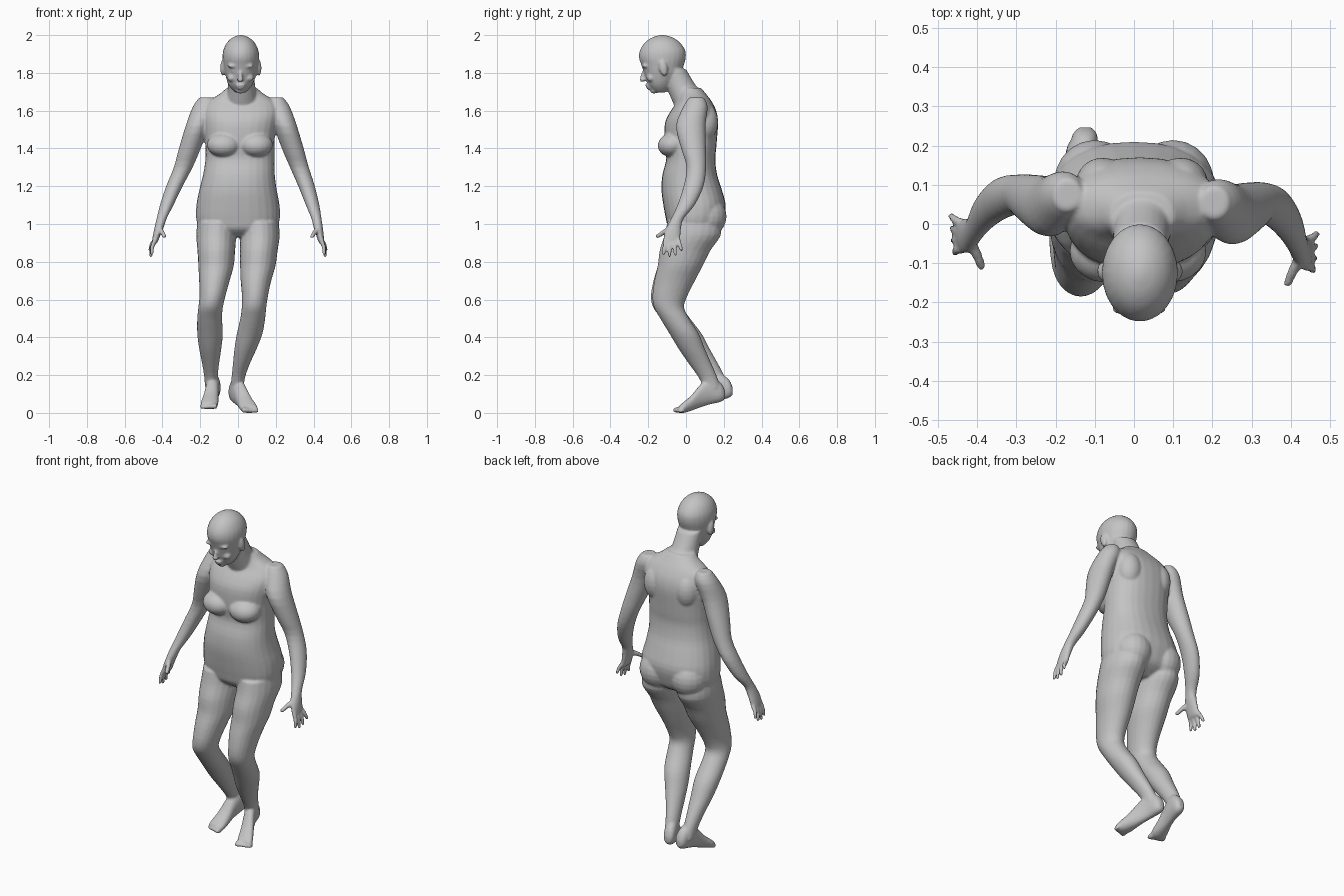
import bpy
import bmesh
import math
from mathutils import Vector, Matrix

UNIT = 0.01  # tables below are in hundredths
X, Y, Z = Vector((1, 0, 0)), Vector((0, 1, 0)), Vector((0, 0, 1))

if "Cube" in bpy.data.objects:
    bpy.data.objects.remove(bpy.data.objects["Cube"], do_unlink=True)

bm = bmesh.new()


def spline(a, b, c, d, t):
    """Catmull-Rom value between b and c."""
    return b + (c - a) * (t / 2) + (a * 2 - b * 5 + c * 4 - d) * (t * t / 2) \
        + (b * 3 - a - c * 3 + d) * (t ** 3 / 2)


def loft(rings, sides=22, power=1.0, steps=3):
    """Closed skin through rings of (centre, half axis, half axis)."""
    last = len(rings) - 1
    smooth = []
    for i in range(last):
        near = [rings[max(0, min(last, i + k))] for k in (-1, 0, 1, 2)]
        for s in range(steps):
            smooth.append([spline(*column, s / steps) for column in zip(*near)])
    smooth.append(rings[last])
    loops = []
    for centre, u, v in smooth:
        loop = []
        for k in range(sides):
            a = math.tau * k / sides
            c, s = math.cos(a), math.sin(a)
            c = math.copysign(abs(c) ** power, c)
            s = math.copysign(abs(s) ** power, s)
            loop.append(bm.verts.new(centre + u * c + v * s))
        loops.append(loop)
    for low, high in zip(loops, loops[1:]):
        for k in range(sides):
            n = (k + 1) % sides
            bm.faces.new((low[k], low[n], high[n], high[k]))
    bm.faces.new(loops[0][::-1])
    bm.faces.new(loops[-1])


def level_ring(z, x, y, rx, ry):
    return (Vector((x, y, z)) * UNIT, X * rx * UNIT, Y * ry * UNIT)


def blob(centre, radii, tilt=0.0):
    """Ellipsoid, tilted about the x axis."""
    matrix = Matrix.Translation(Vector(centre) * UNIT) @ Matrix.Rotation(tilt, 4, "X") \
        @ Matrix.Diagonal((*(r * UNIT for r in radii), 1))
    bmesh.ops.create_uvsphere(bm, u_segments=20, v_segments=12, radius=1, matrix=matrix)


def digit(points, radius):
    """Tapering finger or thumb with rounded tip."""
    rings = []
    turn = (points[-1] - points[0]).to_track_quat("Z", "Y")
    for i, p in enumerate(points):
        r = radius * (1 - 0.12 * i)
        rings.append((p, turn @ X * r, turn @ Y * r))
    loft(rings, sides=10)
    tip = radius * (1 - 0.12 * (len(points) - 1)) / UNIT
    blob(points[-1] / UNIT, (tip, tip, tip))


# Torso: z, x, y, half width, half depth
torso = [
    (93, 0, 3, 9, 7), (97, 0, 4, 19, 13), (102, 0, 4.5, 22, 15),
    (110, 0, 4.5, 22, 16.5), (118, 0, 3, 20.5, 16), (126, .5, 2, 19, 14.5),
    (134, 1, 2.5, 18.3, 13), (140, 1, 2.5, 18.3, 13.5), (146, 1, 2.5, 18.5, 14),
    (154, 1.5, 3, 19.5, 14), (160, 2, 4, 20, 12), (165, 2, 4.5, 17.5, 9),
    (169, 2, 3.5, 11.5, 7), (172, 2, 2, 8, 6),
]
loft([level_ring(*row) for row in torso], sides=28, power=0.87)
for side in (-1, 1):
    blob((1 + side * 8.5, -7, 142), (9, 8, 6.5), 0.2)       # chest
    blob((side * 10, 10.5, 104), (10.5, 11, 11))            # buttock
    blob((2 + side * 10, 10, 154), (7, 7, 10))              # shoulder blade

# Neck
neck = [(162, 2, 3, 9, 9), (169, 2, 0, 7.8, 9), (174, 1.8, -3, 7.2, 7.8), (182, 1.5, -6, 7, 6)]
loft([level_ring(*row) for row in neck])

# Head: z, x, y, half width, half depth
head = [
    (169.5, 1.3, -13.5, 2.5, 2), (171, 1.3, -13.5, 4.3, 4.5), (174, 1.3, -13.5, 6.5, 6.8),
    (179, 1.5, -12.6, 8.2, 9.4), (184, 1.5, -12.4, 9.2, 11.2), (188, 1.5, -12.5, 9.7, 12.4),
    (192, 1.5, -12.4, 9.3, 12), (196, 1.5, -12.5, 7.4, 9.4),
    (198.7, 1.5, -12.5, 4.4, 5.6), (200, 1.5, -12.5, 1, 1.4),
]
loft([level_ring(*row) for row in head], sides=24)

# Face and ears
blob((1.3, -22.6, 178.3), (1.1, 1.5, 3.4), -0.25)           # nose bridge
blob((1.3, -23, 176.4), (1.8, 1.6, 1.2))                    # nose tip
blob((1.3, -20.3, 173.3), (2.6, 1.3, .8))                   # upper lip
blob((1.3, -19.7, 171.9), (2.2, 1.3, .8))                   # lower lip
blob((1.3, -17, 170.5), (2.4, 2, 1.5))                      # chin
for side in (-1, 1):
    blob((1.3 + side * 3.8, -21.6, 183.6), (3.4, 1.6, 1))   # brow
    blob((1.3 + side * 3.5, -20.6, 181), (1.5, 1.1, .9))    # eyelid
    blob((1.3 + side * 4.5, -18.7, 177.3), (2.6, 2.2, 2))   # cheek
    blob((1.5 + side * 9.6, -12, 182.6), (1.3, 2.2, 4.3), 0.2)  # ear


# Arms: one set of sections, the right arm hangs closer and further back
def arm_place(side, p):
    if side > 0:
        return p
    lift = max(0, min(1, (p.z - 0.9) / 0.4))
    return Vector((-p.x + 0.035 * lift, p.y + 0.045 - 0.025 * lift, p.z))


arm = [
    (167, 20.5, 5.5, 3.5, 4), (162, 21.5, 5, 6, 6.5), (152, 25, 2.5, 6.2, 7.8),
    (140, 29, 4, 5.8, 6.6), (130, 32.5, 5.5, 5, 5.2), (120, 36.3, 4, 4.4, 5.3),
    (110, 39.5, 0, 3.6, 4.6), (103, 41.5, -4.5, 2.7, 3.4), (99, 42.3, -6.2, 2.5, 3.8),
    (95, 43.2, -7.2, 2.1, 4.4), (91, 44, -7.5, 1.6, 4.4), (89.5, 44.2, -7.5, 1, 3.9),
]
for side in (-1, 1):
    loft([(arm_place(side, c), u, v) for c, u, v in (level_ring(*row) for row in arm)])
    for i, reach in enumerate((7.5, 8.6, 8, 5.5)):
        base = Vector((43.9, -10.8 + 2.2 * i, 92))
        tip = base + Vector((1.8 + .3 * i, -1 + .9 * i, -reach))
        middle = (base + tip) / 2 + X * .5
        digit([arm_place(side, p * UNIT) for p in (base, middle, tip)], 1.25 * UNIT)
    thumb = (Vector((42.5, -8.5, 97.5)), Vector((40.6, -12, 95.5)), Vector((39.3, -15, 93.5)))
    digit([arm_place(side, p * UNIT) for p in thumb], 1.5 * UNIT)

# Legs: z, left x, right x, y, right y shift, half width, half depth
legs = [
    (101, 11, -11, 4, 0, 10.5, 14), (94, 11.5, -11.5, 3.5, 0, 10.6, 15),
    (86, 11, -11.5, -.5, 0, 10, 13.5), (78, 10.5, -11.6, -3, 0, 9.4, 12),
    (70, 9.5, -12.5, -6, -.5, 8.1, 10.8), (62, 9, -13.5, -8.5, -.8, 6.9, 9.3),
    (56, 8.5, -14.5, -9, -.5, 6.5, 8), (50, 7.8, -15, -6, .5, 6.6, 7.7),
    (42, 6.2, -14.8, -1, 1.5, 6.8, 7.8), (34, 4, -14.7, 3, 2.5, 5.9, 7),
    (26, 1.8, -14.5, 7.5, 3.5, 4.5, 6), (19, .2, -14.3, 11.5, 4, 3.6, 5),
    (13, -.5, -14, 14, 4, 3.4, 4.5),
]
loft([level_ring(z, x, y, rx, ry) for z, x, _, y, _, rx, ry in legs])
loft([level_ring(z, x, y + back, rx, ry) for z, _, x, y, back, rx, ry in legs])


# Feet: heel lifted, the right foot is further back and straighter
def foot_place(side, x, y, z, across=0):
    if side < 0:
        x, y, z = -12.5 - .35 * (x + 2), y + 4, z + 2
    return Vector((x + side * across, y, z))


# y, x, half width, bottom, top
foot = [
    (20.7, -2, 1.6, 7.5, 11.5), (18.5, -1.8, 3.3, 5.8, 16), (13, -.5, 3.6, 4.5, 19),
    (8, 1.5, 3.6, 3, 15.5), (3, 3.8, 4.2, 1.2, 9.5), (-1, 5.5, 4.7, 0, 6), (-3.8, 6.3, 4.2, 0, 3.6),
]
for side in (-1, 1):
    rings = []
    for y, x, width, low, high in foot:
        centre = foot_place(side, x, y, (low + high) / 2)
        rings.append((centre * UNIT, X * width * UNIT, Z * (high - low) / 2 * UNIT))
    loft(rings, sides=18, power=0.9)
    for i in range(5):
        size = 1.6 - .13 * i
        toe = foot_place(side, 6.4, -4.3 + .45 * i, size, -3.3 + 1.75 * i)
        blob(toe, (size * .8, size * 1.7, size), 0.1)

# Merge the parts into one continuous skin
bmesh.ops.recalc_face_normals(bm, faces=bm.faces)
mesh = bpy.data.meshes.new("body")
bm.to_mesh(mesh)
bm.free()
body = bpy.data.objects.new("body", mesh)
bpy.context.scene.collection.objects.link(body)

grey = bpy.data.materials.new("plain grey")
grey.use_nodes = True
colour = (0.55, 0.55, 0.55, 1)
grey.diffuse_color = colour
grey.node_tree.nodes["Principled BSDF"].inputs["Base Color"].default_value = colour
mesh.materials.append(grey)

remesh = body.modifiers.new("skin", "REMESH")
remesh.mode = "VOXEL"
remesh.voxel_size = 0.0065
remesh.use_smooth_shade = True
relax = body.modifiers.new("relax", "SMOOTH")
relax.factor = 0.5
relax.iterations = 5
